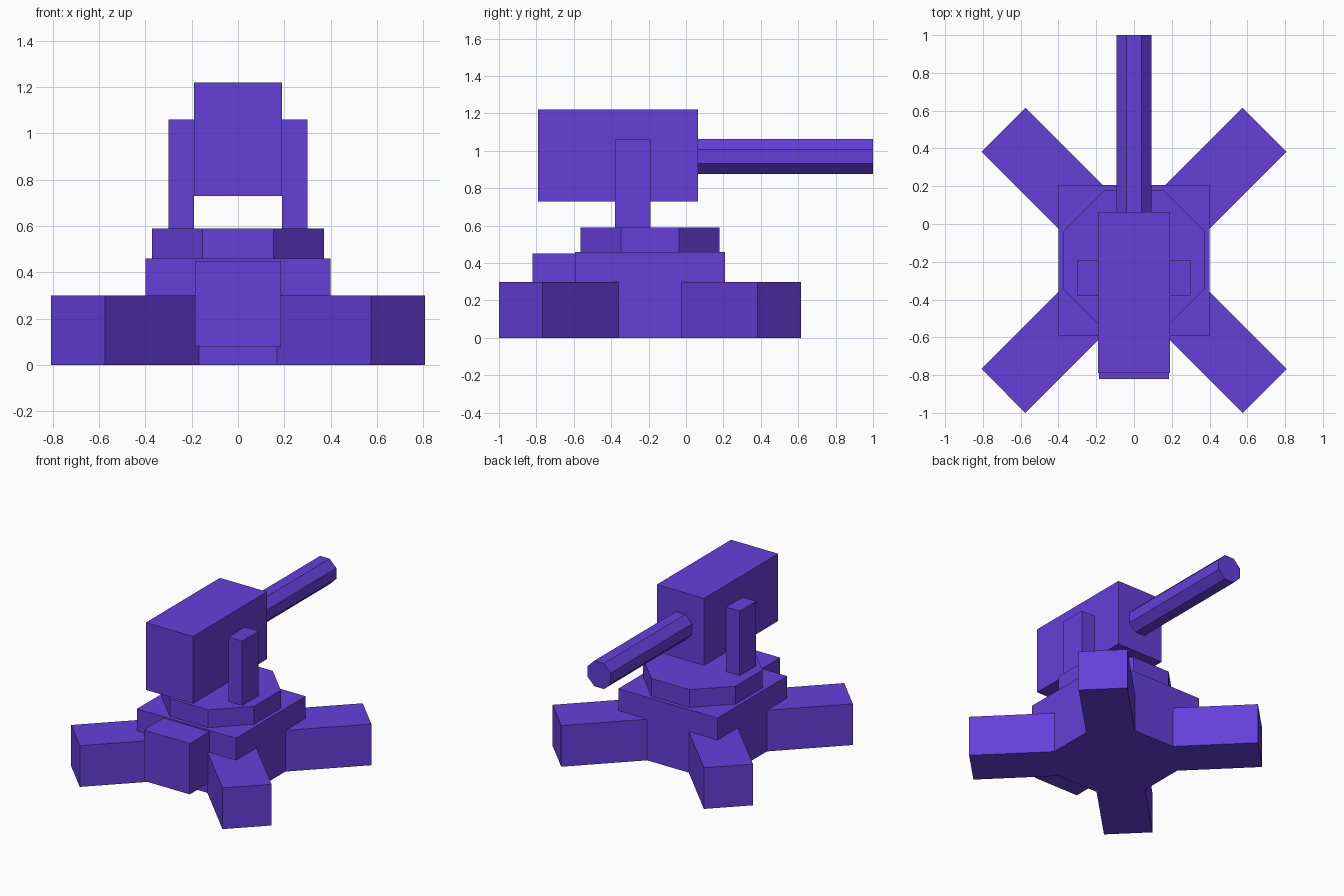
import bpy, bmesh, math
from mathutils import Matrix, Vector

if "Cube" in bpy.data.objects:
    bpy.data.objects.remove(bpy.data.objects["Cube"])

CY = -0.1925  # y of the turret axis

purple = bpy.data.materials.new("purple")
purple.diffuse_color = (0.13, 0.05, 0.70, 1.0)
purple.use_nodes = True
purple.node_tree.nodes["Principled BSDF"].inputs["Base Color"].default_value = purple.diffuse_color


def prism(name, points, height, matrix):
    """Extrude a flat outline upwards, then place it with a matrix."""
    bm = bmesh.new()
    face = bm.faces.new([bm.verts.new((x, y, 0)) for x, y in points])
    top = bmesh.ops.extrude_face_region(bm, geom=[face])["geom"]
    verts = [v for v in top if isinstance(v, bmesh.types.BMVert)]
    bmesh.ops.translate(bm, verts=verts, vec=(0, 0, height))
    bmesh.ops.recalc_face_normals(bm, faces=bm.faces[:])
    bm.transform(matrix)
    mesh = bpy.data.meshes.new(name)
    bm.to_mesh(mesh)
    bm.free()
    mesh.materials.append(purple)
    obj = bpy.data.objects.new(name, mesh)
    bpy.context.collection.objects.link(obj)
    return obj


def box(name, x0, x1, y0, y1, z0, z1):
    return prism(name, [(x0, y0), (x1, y0), (x1, y1), (x0, y1)], z1 - z0,
                 Matrix.Translation((0, 0, z0)))


def octagon(apothem):
    r = apothem / math.cos(math.pi / 8)
    return [(r * math.cos((i + 0.5) * math.pi / 4),
             r * math.sin((i + 0.5) * math.pi / 4)) for i in range(8)]


# Base with four diagonal legs: one quarter of the outline, turned four times
quarter = [(0.40, -0.1675), (0.40, 0.1675), (0.8075, 0.575), (0.575, 0.8075)]
outline = []
for i in range(4):
    turn = Matrix.Rotation(i * math.pi / 2, 2)
    outline += [tuple(turn @ Vector(p)) for p in quarter]
prism("base_legs", outline, 0.30, Matrix.Translation((0, CY, 0)))

# Central block and the box on its front
box("base_block", -0.40, 0.40, CY - 0.40, CY + 0.40, 0.30, 0.46)
box("front_box", -0.185, 0.185, -0.82, CY - 0.38, 0.08, 0.45)

# Octagonal turntable
prism("turntable", octagon(0.372), 0.13, Matrix.Translation((0, CY, 0.46)))

# Support posts on both sides
for side, x0, x1 in (("left", -0.30, -0.19), ("right", 0.19, 0.30)):
    box(side + "_post", x0, x1, -0.38, -0.19, 0.58, 1.06)

# Gun housing and octagonal barrel
box("housing", -0.19, 0.19, -0.79, 0.063, 0.73, 1.22)
prism("barrel", octagon(0.093), 0.96,
      Matrix.Translation((0, 0.04, 0.97)) @ Matrix.Rotation(-math.pi / 2, 4, 'X'))
